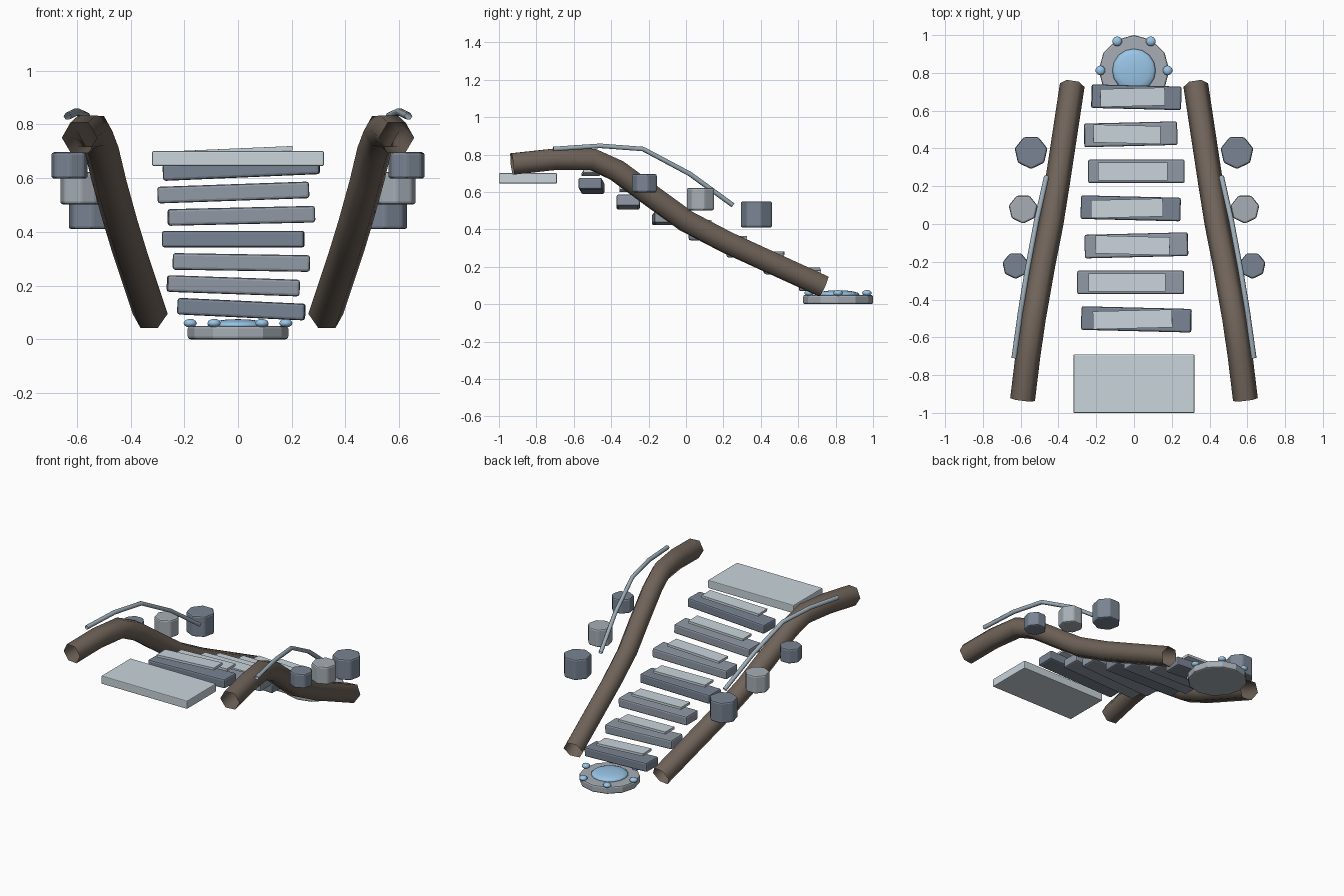
import bpy, bmesh
from math import sin, cos, pi, radians
from mathutils import Vector, Matrix

if "Cube" in bpy.data.objects:
    bpy.data.objects.remove(bpy.data.objects["Cube"])


def material(name, rgb):
    m = bpy.data.materials.new(name)
    m.diffuse_color = (*rgb, 1)
    m.use_nodes = True
    m.node_tree.nodes["Principled BSDF"].inputs["Base Color"].default_value = m.diffuse_color
    return m


DARK = material("dark_stone", (0.19, 0.23, 0.29))
MID = material("mid_stone", (0.28, 0.32, 0.38))
PALE = material("pale_stone", (0.38, 0.42, 0.46))
FROST = material("frost", (0.58, 0.66, 0.71))
WOOD = material("wood", (0.16, 0.125, 0.10))
METAL = material("handrail_metal", (0.34, 0.42, 0.48))
ICE = material("ice", (0.32, 0.56, 0.80))


def finish(name, bm, mat, bevel=0, smooth=False):
    me = bpy.data.meshes.new(name)
    bm.to_mesh(me)
    bm.free()
    me.materials.append(mat)
    for p in me.polygons:
        p.use_smooth = smooth
    ob = bpy.data.objects.new(name, me)
    bpy.context.collection.objects.link(ob)
    if bevel:
        b = ob.modifiers.new("bevel", 'BEVEL')
        b.width, b.segments = bevel, 2
    return ob


def box(name, loc, size, mat, bevel, roll=0, yaw=0):
    bm = bmesh.new()
    bmesh.ops.create_cube(bm, size=1, matrix=Matrix.Diagonal((*size, 1)))
    ob = finish(name, bm, mat, bevel)
    ob.location = loc
    ob.rotation_euler = (0, -radians(roll), radians(yaw))
    return ob


def prism(name, loc, r, h, n, mat, bevel, start):
    bm = bmesh.new()
    bottom = [bm.verts.new((r * cos(start + 2 * pi * i / n), r * sin(start + 2 * pi * i / n), -h / 2))
              for i in range(n)]
    face = bm.faces.new(bottom)
    top = bmesh.ops.extrude_face_region(bm, geom=[face])["geom"]
    bmesh.ops.translate(bm, vec=(0, 0, h), verts=[g for g in top if isinstance(g, bmesh.types.BMVert)])
    bmesh.ops.recalc_face_normals(bm, faces=bm.faces)
    ob = finish(name, bm, mat, bevel)
    ob.location = loc
    return ob


def dome(name, loc, r, h, mat, segs, rings):
    bm = bmesh.new()
    bmesh.ops.create_uvsphere(bm, u_segments=segs, v_segments=rings, radius=1,
                              matrix=Matrix.Diagonal((r, r, h, 1)))
    ob = finish(name, bm, mat, smooth=True)
    ob.location = loc
    return ob


def tube(name, pts, r, n, mat, side, cap):
    """Sweep an n-gon along a path, mirrored in x by side."""
    bm = bmesh.new()
    pts = [Vector((p[0] * side, p[1], p[2])) for p in pts]
    rings = []
    for i, p in enumerate(pts):
        t = (pts[min(i + 1, len(pts) - 1)] - pts[max(i - 1, 0)]).normalized()
        u = t.cross(Vector((0, 0, 1))).normalized()
        v = u.cross(t)
        rings.append([bm.verts.new(p + r * (u * cos(2 * pi * k / n) + v * sin(2 * pi * k / n)))
                      for k in range(n)])
    for a, b in zip(rings, rings[1:]):
        for k in range(n):
            bm.faces.new((a[k], a[(k + 1) % n], b[(k + 1) % n], b[k]))
    if cap:
        bm.faces.new(rings[0])
        bm.faces.new(rings[-1])
    bmesh.ops.recalc_face_normals(bm, faces=bm.faces)
    return finish(name, bm, mat, smooth=True)


# Top landing
box("landing_slab", (0, -0.845, 0.673), (0.64, 0.31, 0.055), FROST, 0.005)

# Seven crooked stone steps, each with a frost sheet hovering above
rolls = (2.5, 2, 1.3, 0, -0.9, -2, -2.7)
for i, roll in enumerate(rolls):
    x = -0.0175 if i % 2 else 0.0125
    y, z = -0.505 + 0.196 * i, 0.633 - 0.0868 * i
    w = 0.583 - 0.018 * i
    yaw = (-1.4, 0, 1.4)[i % 3]
    box(f"step_{i + 1}", (x, y, z), (w, 0.125, 0.062), DARK if i % 3 == 0 else MID, 0.01, roll, yaw)
    box(f"frost_sheet_{i + 1}", (x - 0.02, y, z + 0.069), (w * 0.72, 0.095, 0.016), FROST, 0, roll, -yaw)

# Side beams, handrails and flanking stones
beam = [(0.59, -0.93, 0.75), (0.562, -0.7, 0.775), (0.533, -0.5, 0.775), (0.51, -0.37, 0.715),
        (0.48, -0.2, 0.59), (0.44, 0.0, 0.445), (0.405, 0.22, 0.33), (0.327, 0.735, 0.095)]
rail = [(0.635, -0.71, 0.83), (0.60, -0.46, 0.847), (0.562, -0.23, 0.83),
        (0.515, 0.02, 0.697), (0.463, 0.25, 0.53)]
stones = [((0.545, 0.38, 0.48), 0.089, 0.14, DARK),
          ((0.587, 0.08, 0.562), 0.078, 0.12, PALE),
          ((0.627, -0.22, 0.647), 0.071, 0.098, DARK)]
for side, label in ((-1, "left"), (1, "right")):
    tube(f"{label}_beam", beam, 0.066, 6, WOOD, side, False)
    tube(f"{label}_handrail", rail, 0.014, 6, METAL, side, False)
    for k, ((x, y, z), r, h, mat) in enumerate(stones):
        prism(f"{label}_stone_{k + 1}", (side * x, y, z), r, h, 7, mat, 0.01, -pi / 2)

# Round base plate with central ice dome and six studs
prism("base_plate", (0, 0.813, 0.025), 0.187, 0.05, 12, PALE, 0.01, 0)
dome("ice_dome", (0, 0.813, 0.053), 0.115, 0.022, ICE, 16, 8)
for k in range(6):
    a = k * pi / 3
    dome(f"ice_stud_{k + 1}", (0.178 * cos(a), 0.813 + 0.178 * sin(a), 0.06), 0.026, 0.016, ICE, 10, 6)
